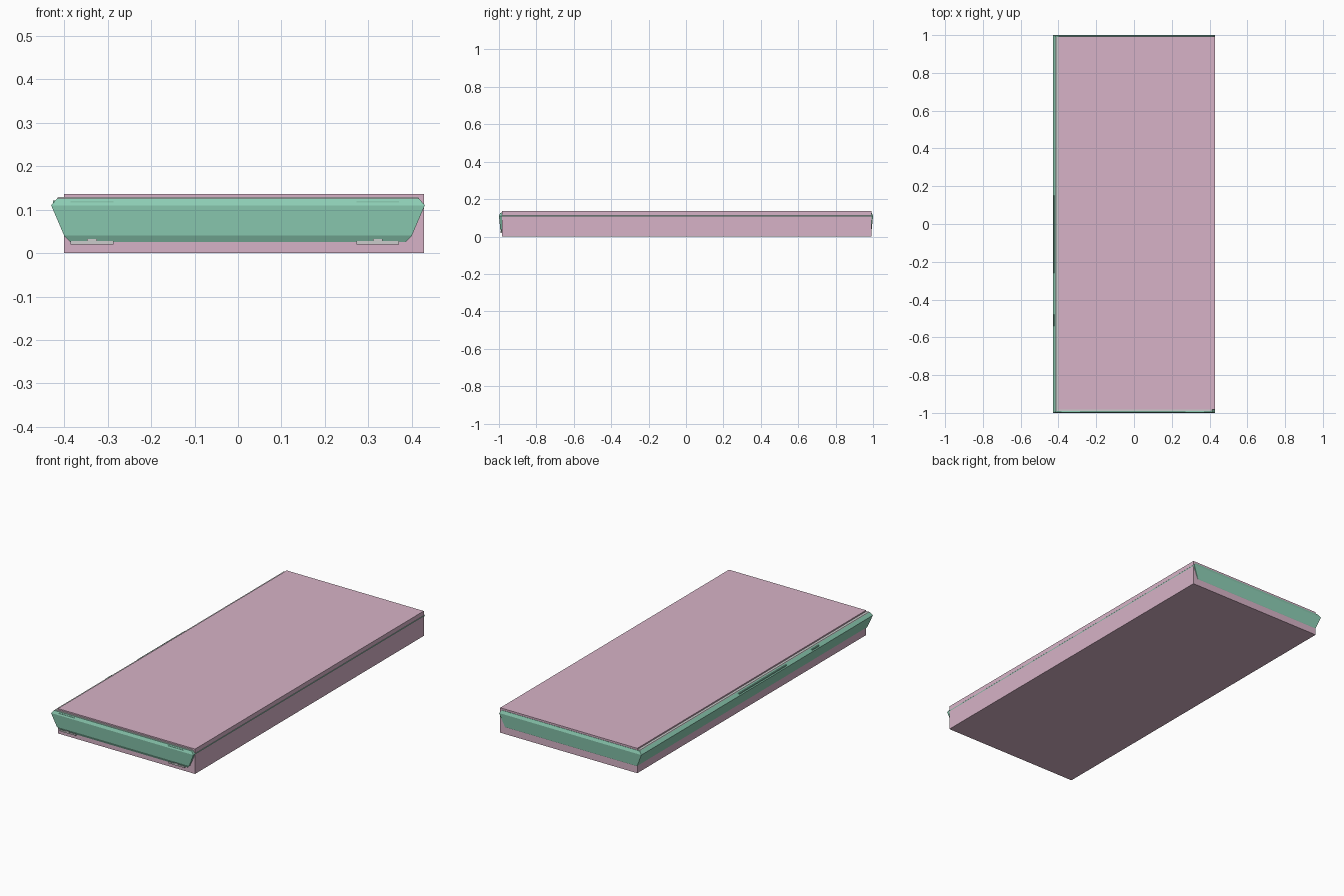
import bpy, bmesh

if "Cube" in bpy.data.objects:
    bpy.data.objects.remove(bpy.data.objects["Cube"])

def material(name, color):
    m = bpy.data.materials.new(name)
    m.diffuse_color = (*color, 1)
    m.use_nodes = True
    m.node_tree.nodes["Principled BSDF"].inputs["Base Color"].default_value = m.diffuse_color
    return m

PINK = material("pink", (0.68, 0.45, 0.57))
GREEN = material("green", (0.27, 0.62, 0.46))

def finish(name, bm, mat=None):
    bmesh.ops.recalc_face_normals(bm, faces=bm.faces)
    me = bpy.data.meshes.new(name)
    bm.to_mesh(me)
    bm.free()
    ob = bpy.data.objects.new(name, me)
    bpy.context.collection.objects.link(ob)
    if mat:
        me.materials.append(mat)
    return ob

def box(name, lo, hi, mat=None):
    bm = bmesh.new()
    bmesh.ops.create_cube(bm, size=1)
    for v in bm.verts:
        v.co = [(a + b) / 2 + c * (b - a) for a, b, c in zip(lo, hi, v.co)]
    return finish(name, bm, mat)

def loft(name, levels, mat=None):
    # stacked rectangles given as half width, half length, height
    bm = bmesh.new()
    rings = [[bm.verts.new((sx * w, sy * l, z))
              for sx, sy in ((-1, -1), (1, -1), (1, 1), (-1, 1))]
             for w, l, z in levels]
    for a, b in zip(rings, rings[1:]):
        for i in range(4):
            j = (i + 1) % 4
            bm.faces.new((a[i], a[j], b[j], b[i]))
    bm.faces.new(rings[0][::-1])
    bm.faces.new(rings[-1])
    return finish(name, bm, mat)

# main slab, offset towards the right and back
box("slab_body", (-0.40, -0.983, 0), (0.4285, 0.992, 0.136), PINK)

# flared shell around the slab
loft("flared_shell", [(0.385, 0.986, 0.025), (0.40, 0.993, 0.04),
                      (0.43, 1.0, 0.11), (0.416, 0.994, 0.126)], GREEN)

# thin lip above the shell
loft("top_lip", [(0.416, 0.990, 0.126), (0.414, 0.989, 0.129)])

# front clips under the shell and matching slots on the upper bevel
for side, x0 in (("left", -0.385), ("right", 0.273)):
    x1, xm = x0 + 0.098, x0 + 0.049
    box(f"clip_bar_{side}", (x0, -0.991, 0.02), (x1, -0.98, 0.028))
    box(f"clip_tab_{side}", (xm - 0.011, -0.993, 0.026), (xm + 0.011, -0.98, 0.033))
    box(f"bevel_slot_{side}", (x0, -0.998, 0.116), (x1, -0.985, 0.120), GREEN)

# raised pads along the left bevel
for name, y0, y1 in (("long_side_pad", -0.26, 0.15), ("short_side_pad", -0.54, -0.48)):
    box(name, (-0.426, y0, 0.115), (-0.41, y1, 0.121), GREEN)
